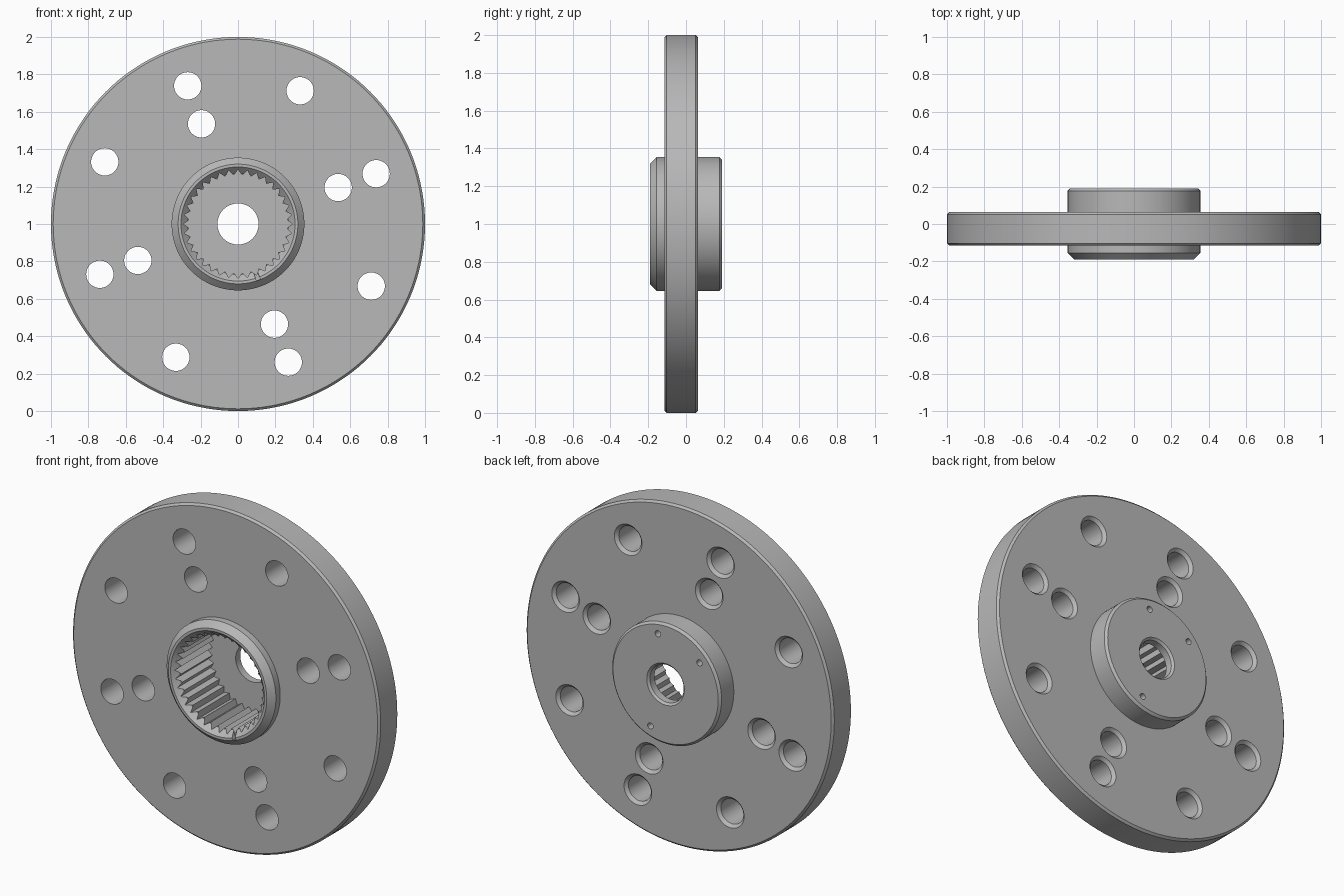
import bpy, bmesh
from math import cos, sin, radians, tau

if "Cube" in bpy.data.objects:
    bpy.data.objects.remove(bpy.data.objects["Cube"], do_unlink=True)

steel = bpy.data.materials.new("machined grey")
steel.use_nodes = True
GREY = (0.48, 0.48, 0.48, 1)
steel.diffuse_color = GREY
steel.node_tree.nodes["Principled BSDF"].inputs["Base Color"].default_value = GREY

AXIS_Z = 1.0


def polar(radius, degrees):
    """Point on a bolt circle, as an (x, z) offset from the axis."""
    return radius * cos(radians(degrees)), radius * sin(radians(degrees))


def lathe(name, profile, segments, centres=((0, 0),), tooth=0):
    """Solid turned about y from (radius, y) points; tooth makes a zigzag wall."""
    bm = bmesh.new()
    for cx, cz in centres:
        rings = []
        for radius, y in profile:
            ring = []
            for i in range(segments):
                r = radius - tooth * (i % 2)
                a = tau * i / segments
                ring.append(bm.verts.new((cx + r * cos(a), y, AXIS_Z + cz + r * sin(a))))
            rings.append(ring)
        for low, high in zip(rings, rings[1:]):
            for i in range(segments):
                j = (i + 1) % segments
                bm.faces.new((low[i], low[j], high[j], high[i]))
        bm.faces.new(rings[0])
        bm.faces.new(rings[-1])
    bmesh.ops.recalc_face_normals(bm, faces=bm.faces)
    mesh = bpy.data.meshes.new(name)
    bm.to_mesh(mesh)
    bm.free()
    mesh.materials.append(steel)
    obj = bpy.data.objects.new(name, mesh)
    bpy.context.collection.objects.link(obj)
    return obj


# Disc with a raised, chamfered hub on both sides
FRONT, BACK = -0.115, 0.063
HUB = 0.19
flange = lathe("hub_flange", [
    (0.32, -HUB), (0.355, -0.155), (0.355, FRONT),
    (0.988, FRONT), (1.0, FRONT + 0.012), (1.0, BACK - 0.012), (0.988, BACK),
    (0.355, BACK), (0.355, HUB - 0.013), (0.342, HUB)], 144)

# Splined bore, with a chamfered mouth
cutters = [
    lathe("spline_cutter", [(0.29, -0.3), (0.29, 0.135)], 72, tooth=0.028),
    lathe("mouth_cutter", [(0.315, -HUB - 0.01), (0.27, -0.155)], 96),
    # Shaft hole through the back wall
    lathe("shaft_cutter", [(0.11, 0.05), (0.11, HUB - 0.012), (0.132, HUB + 0.01)], 64),
]

# Eight outer and four inner bolt holes, countersunk at the back
bolts = [polar(0.786, 20 + 45 * i) for i in range(8)]
bolts += [polar(0.57, 20 + 90 * i) for i in range(4)]
cutters.append(lathe("bolt_cutter", [
    (0.073, -0.3), (0.073, BACK - 0.017), (0.1, BACK + 0.01)], 48, bolts))

# Three small blind holes in the back of the hub
pins = [polar(0.288, a) for a in (80, 140, 290)]
cutters.append(lathe("pin_cutter", [(0.018, HUB - 0.04), (0.018, 0.3)], 24, pins))

# Small index notch in the front lip
x, z = polar(0.291, 290)
bpy.ops.mesh.primitive_cube_add(size=1, location=(x, -HUB, AXIS_Z + z),
                                rotation=(0, radians(70), 0))
notch = bpy.context.object
notch.name = "notch_cutter"
notch.scale = (0.055, 0.06, 0.022)
notch.data.materials.append(steel)
cutters.append(notch)

# Cut the openings, then discard the cutters
bpy.ops.object.select_all(action="DESELECT")
bpy.context.view_layer.objects.active = flange
flange.select_set(True)
for cutter in cutters:
    cutter.hide_render = True
    mod = flange.modifiers.new(cutter.name, "BOOLEAN")
    mod.operation = "DIFFERENCE"
    mod.solver = "EXACT"
    mod.object = cutter
    bpy.ops.object.modifier_apply(modifier=mod.name)
for cutter in cutters:
    bpy.data.objects.remove(cutter, do_unlink=True)

bpy.ops.object.shade_smooth_by_angle(angle=radians(25))
